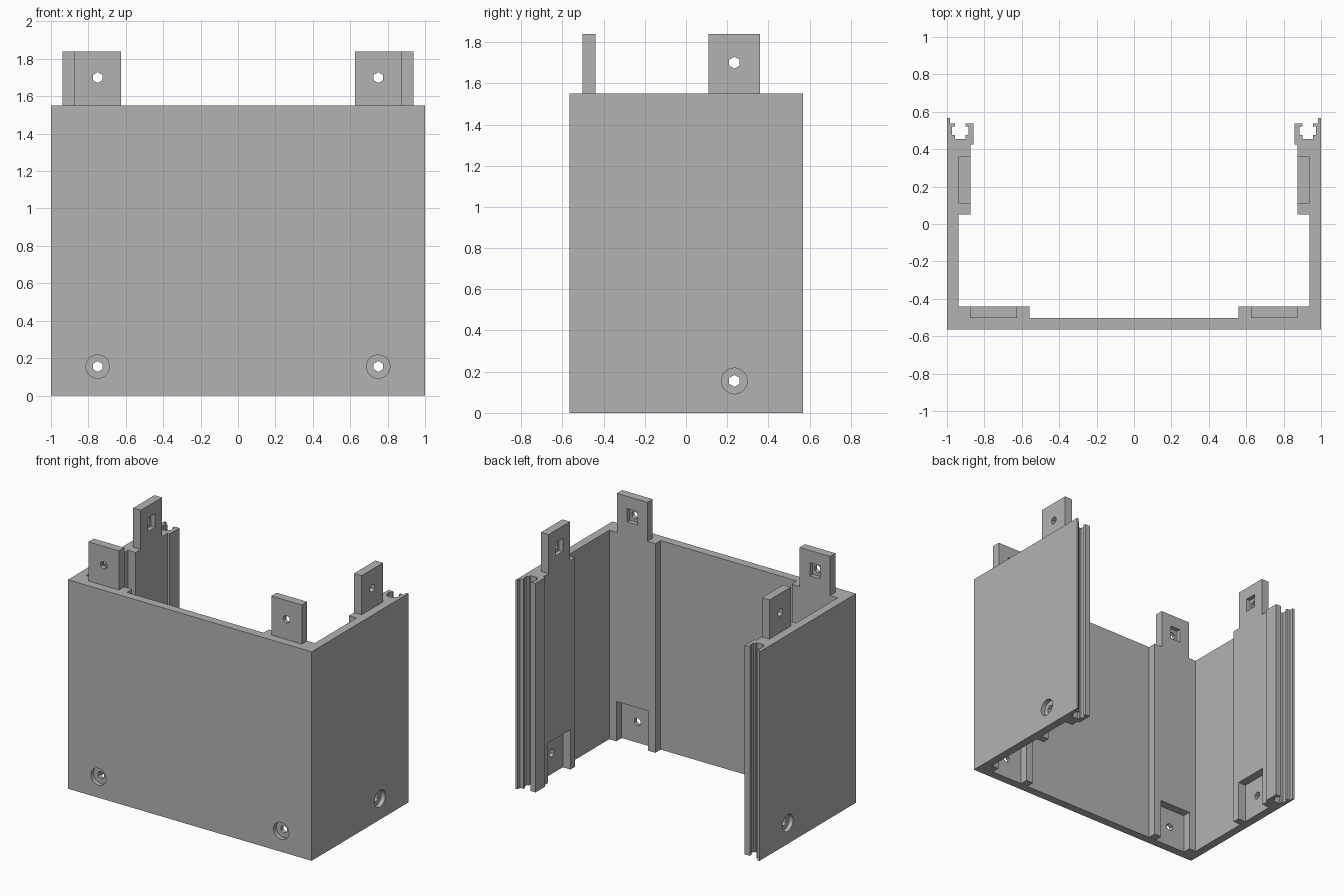
import bpy
import bmesh
from math import pi
from mathutils import Matrix, Vector

cube = bpy.data.objects.get("Cube")
if cube:
    bpy.data.objects.remove(cube, do_unlink=True)

grey = bpy.data.materials.new("plain grey")
grey.use_nodes = True
grey.diffuse_color = (0.45, 0.45, 0.45, 1)
grey.node_tree.nodes["Principled BSDF"].inputs["Base Color"].default_value = grey.diffuse_color

BODY_TOP, TAB_TOP = 1.55, 1.84
WALL = 0.0625
HOLE_Z, TAB_HOLE_Z = 0.155, 1.70


def make_object(name, bm):
    bmesh.ops.recalc_face_normals(bm, faces=bm.faces)
    mesh = bpy.data.meshes.new(name)
    bm.to_mesh(mesh)
    bm.free()
    mesh.materials.append(grey)
    obj = bpy.data.objects.new(name, mesh)
    bpy.context.collection.objects.link(obj)
    return obj


def box(name, frame, low, high):
    low, high = Vector(low), Vector(high)
    place = Matrix.Translation((low + high) / 2) @ Matrix.Diagonal((high - low).to_4d())
    bm = bmesh.new()
    bmesh.ops.create_cube(bm, size=1, matrix=frame @ place)
    return make_object(name, bm)


def drill(frame, radius, sides, start, end, z):
    """Prism along the frame's outward direction."""
    bm = bmesh.new()
    place = Matrix.Translation((0, (start + end) / 2, z)) @ Matrix.Rotation(pi / 2, 4, 'X')
    bmesh.ops.create_cone(bm, cap_ends=True, segments=sides, radius1=radius,
                          radius2=radius, depth=end - start, matrix=frame @ place)
    return make_object("cutter", bm)


def cut(target, cutter):
    cutter.hide_render = True
    mod = target.modifiers.new("cut", 'BOOLEAN')
    mod.operation, mod.solver, mod.object = 'DIFFERENCE', 'EXACT', cutter
    with bpy.context.temp_override(object=target, active_object=target):
        bpy.ops.object.modifier_apply(modifier=mod.name)
    bpy.data.objects.remove(cutter, do_unlink=True)


# Wall shell: outer corner, slotted rail, side boss, front boss
half = [(1, -.565), (1, .567), (.985, .567), (.985, .538), (.957, .538), (.957, .52),
        (.972, .52), (.972, .475), (.957, .475), (.957, .455), (.9, .455), (.9, .475),
        (.885, .475), (.885, .52), (.9, .52), (.9, .538), (.858, .538), (.858, .425),
        (.875, .425), (.875, .05), (.9375, .05), (.9375, -.44), (.56, -.44), (.56, -.5025)]
outline = half + [(-x, y) for x, y in reversed(half)]
bm = bmesh.new()
base = bm.faces.new([bm.verts.new((x, y, 0)) for x, y in outline])
top = bmesh.ops.extrude_face_region(bm, geom=[base], use_keep_orig=True)["geom"]
bmesh.ops.translate(bm, vec=(0, 0, BODY_TOP),
                    verts=[g for g in top if isinstance(g, bmesh.types.BMVert)])
shell = make_object("wall_shell", bm)

# Mount frames: origin on the inner wall face, local y pointing outward
mounts = {
    "front_left": ((.75, -.5025, 0), pi),
    "front_right": ((-.75, -.5025, 0), pi),
    "side_left": ((.9375, .235, 0), -pi / 2),
    "side_right": ((-.9375, .235, 0), pi / 2),
}
for name, (origin, turn) in mounts.items():
    frame = Matrix.Translation(origin) @ Matrix.Rotation(turn, 4, 'Z')

    # Socket at the foot of the boss, with a counterbored screw hole
    cut(shell, box("cutter", frame, (-.13, -.1, -.1), (.13, 0, .295)))
    cut(shell, drill(frame, .0625, 32, .03, .1, HOLE_Z))
    cut(shell, drill(frame, .029, 6, -.02, .1, HOLE_Z))

    # Tab on top, with a nut pocket on its inner side
    tab = box(name + "_tab", frame, (-.125, -WALL, BODY_TOP), (.125, 0, TAB_TOP))
    cut(tab, box("cutter", frame, (-.042, -.1, TAB_HOLE_Z - .05),
                 (.042, -.03, TAB_HOLE_Z + .05)))
    cut(tab, drill(frame, .029, 6, -.1, .1, TAB_HOLE_Z))
